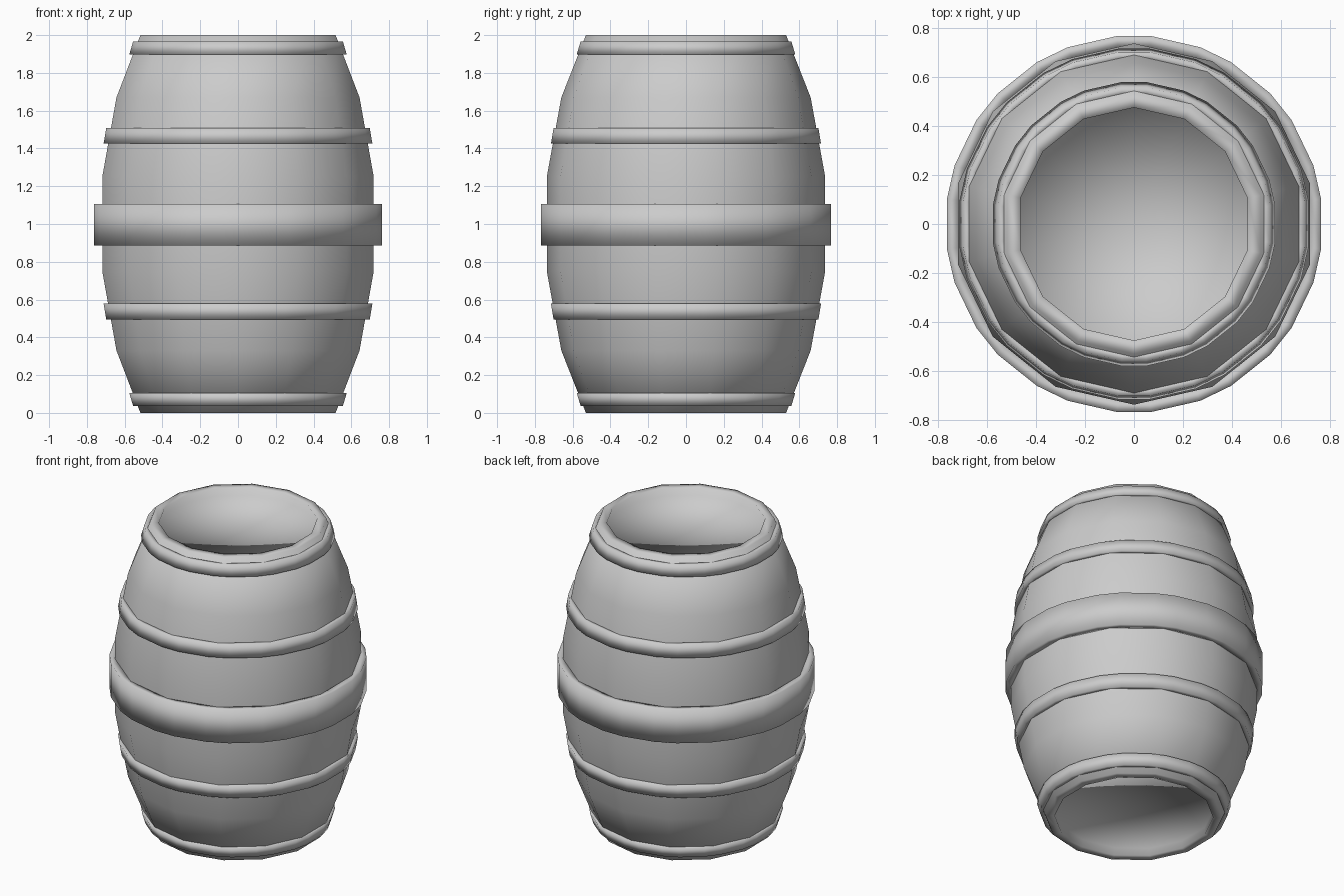
import bpy
import bmesh
from math import cos, sin, pi, radians

SIDES = 14

cube = bpy.data.objects.get("Cube")
if cube:
    bpy.data.objects.remove(cube)

grey = bpy.data.materials.new("plain_grey")
grey.use_nodes = True
colour = (0.6, 0.6, 0.6, 1)
grey.diffuse_color = colour
grey.node_tree.nodes["Principled BSDF"].inputs["Base Color"].default_value = colour

# Stave corners, with one on the front and back; hoops have each corner cut in two
corners = [-pi / 2 + 2 * pi * i / SIDES for i in range(SIDES)]
cut = radians(5.2)
cut_corners = [a + s for a in corners for s in (-cut, cut)]


def lathe(name, profile, angles, closed):
    """Sweep (radius, z) points round the z axis; open profiles end in a fan."""
    bm = bmesh.new()
    rings = [[bm.verts.new((r * cos(a), r * sin(a), z)) for a in angles]
             for r, z in profile]
    n = len(angles)
    pairs = list(zip(rings, rings[1:]))
    if closed:
        pairs.append((rings[-1], rings[0]))
    for low, high in pairs:
        for i in range(n):
            j = (i + 1) % n
            bm.faces.new((low[i], low[j], high[j], high[i]))
    if not closed:
        for ring, (r, z) in ((rings[0], profile[0]), (rings[-1], profile[-1])):
            hub = bm.verts.new((0, 0, z))
            for i in range(n):
                bm.faces.new((ring[i], ring[(i + 1) % n], hub))
    bmesh.ops.recalc_face_normals(bm, faces=bm.faces)
    for face in bm.faces:
        face.smooth = True
    mesh = bpy.data.meshes.new(name)
    bm.to_mesh(mesh)
    bm.free()
    mesh.materials.append(grey)
    obj = bpy.data.objects.new(name, mesh)
    bpy.context.collection.objects.link(obj)
    return obj


# Bulging body with a recessed head at each end
upper = [(0.737, 1.25), (0.66, 1.67), (0.53, 2.0), (0.475, 2.0), (0.475, 1.95)]
lower = [(r, 2 - z) for r, z in reversed(upper)]
lathe("barrel_body", lower + upper, corners, False)


def hoop(name, z0, z1, r0, r1, thick):
    lathe(name, [(r0, z0), (r1, z1), (r1 - thick, z1), (r0 - thick, z0)],
          cut_corners, True)


# Wide middle hoop, then tapered hoops mirrored above and below it
hoop("middle_hoop", 0.887, 1.107, 0.77, 0.77, 0.045)
for name, z0, z1, r0, r1 in (("quarter_hoop", 1.425, 1.508, 0.718, 0.704),
                             ("end_hoop", 1.897, 1.967, 0.581, 0.56)):
    hoop("upper_" + name, z0, z1, r0, r1, 0.035)
    hoop("lower_" + name, 2 - z1 + 0.003, 2 - z0 + 0.003, r1, r0, 0.035)
